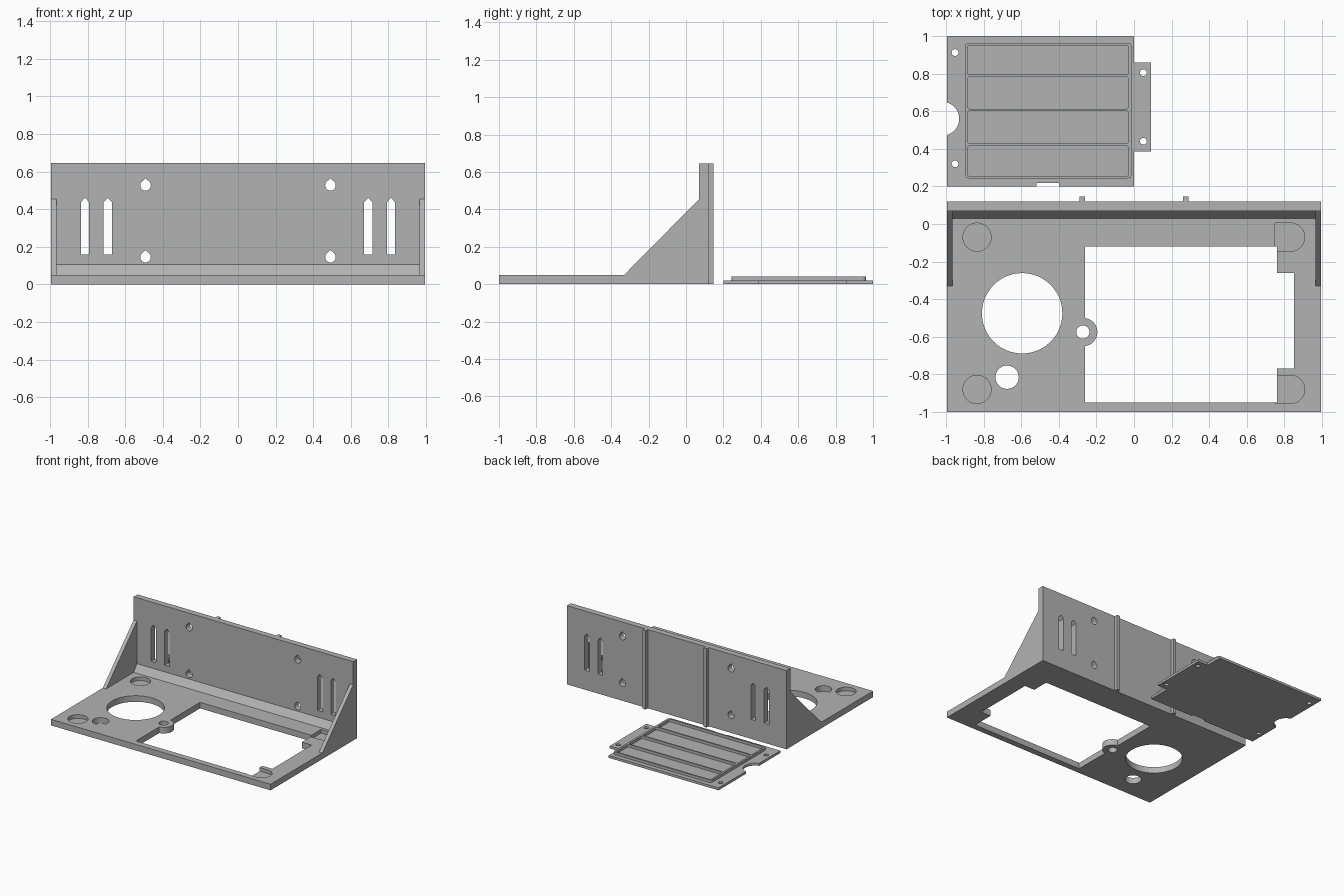
import bpy, bmesh
from math import sin, cos, radians

if "Cube" in bpy.data.objects:
    bpy.data.objects.remove(bpy.data.objects["Cube"])

grey = bpy.data.materials.new("plain grey")
grey.use_nodes = True
grey.diffuse_color = (0.45, 0.45, 0.45, 1)
grey.node_tree.nodes["Principled BSDF"].inputs["Base Color"].default_value = (0.45, 0.45, 0.45, 1)

W = 0.995       # half width of the bracket
T = 0.05        # plate and wall thickness
WALL = 0.07     # front face of the back wall
MAP = {"x": lambda a, b, c: (c, a, b),
       "y": lambda a, b, c: (a, c, b),
       "z": lambda a, b, c: (a, b, c)}


def prism(name, outline, lo, hi, axis="z"):
    """Extrude a 2D outline along an axis."""
    bm = bmesh.new()
    ends = [[bm.verts.new(MAP[axis](a, b, c)) for a, b in outline] for c in (lo, hi)]
    bm.faces.new(ends[0])
    bm.faces.new(ends[1])
    n = len(outline)
    for i in range(n):
        j = (i + 1) % n
        bm.faces.new((ends[0][i], ends[0][j], ends[1][j], ends[1][i]))
    bmesh.ops.recalc_face_normals(bm, faces=bm.faces)
    mesh = bpy.data.meshes.new(name)
    bm.to_mesh(mesh)
    bm.free()
    mesh.materials.append(grey)
    ob = bpy.data.objects.new(name, mesh)
    bpy.context.collection.objects.link(ob)
    return ob


def arc(x, y, r, start=0, end=360, n=48):
    closed = end - start == 360
    steps = n if closed else n - 1
    return [(x + r * cos(radians(start + (end - start) * i / steps)),
             y + r * sin(radians(start + (end - start) * i / steps))) for i in range(n)]


def rect(x0, y0, x1, y1):
    return [(x0, y0), (x1, y0), (x1, y1), (x0, y1)]


def round_rect(x0, y0, x1, y1, r):
    pts = []
    for x, y, a in ((x1 - r, y1 - r, 0), (x0 + r, y1 - r, 90),
                    (x0 + r, y0 + r, 180), (x1 - r, y0 + r, 270)):
        pts += arc(x, y, r, a, a + 90, 6)
    return pts


def cut(target, outlines, lo, hi, axis="z"):
    """Cut each outline out of the target, then drop the cutters."""
    for outline in outlines:
        cutter = prism("cutter", outline, lo, hi, axis)
        cutter.hide_render = True
        mod = target.modifiers.new("cut", "BOOLEAN")
        mod.operation, mod.solver, mod.object = "DIFFERENCE", "EXACT", cutter
        bpy.context.view_layer.update()
        deps = bpy.context.evaluated_depsgraph_get()
        target_mesh = bpy.data.meshes.new_from_object(target.evaluated_get(deps))
        target.modifiers.clear()
        target.data = target_mesh
        bpy.data.objects.remove(cutter)


# Base plate with its large opening, a screw ear, and round holes
base = prism("base_plate", rect(-W, -1, W, WALL), 0, T)
opening = [(-0.26, -0.95), (0.76, -0.95), (0.76, -0.77), (0.85, -0.77),
           (0.85, -0.26), (0.76, -0.26), (0.76, -0.12), (-0.26, -0.12)]
opening += arc(-0.27, -0.575, 0.075, 82, -82, 24)
cut(base, [opening, arc(-0.595, -0.475, 0.214), arc(-0.675, -0.815, 0.062),
           arc(-0.272, -0.575, 0.035)], -0.1, 0.2)

# Blind corner recesses: round on the right side, open slots on the left
recesses = []
for y in (-0.07, -0.88):
    recesses.append(arc(-0.835, y, 0.075))
    recesses.append([(0.75, y - 0.075)] + arc(0.833, y, 0.075, -90, 90, 24) + [(0.75, y + 0.075)])
cut(base, recesses, 0.02, 0.2)

# Back wall with pointed slots and teardrop screw holes
wall = prism("back_wall", rect(-W, 0, W, 0.645), WALL, WALL + T, "y")
openings = []
for s in (-1, 1):
    for x in (0.693, 0.814):
        c, h = s * x, 0.022
        openings.append([(c - h, 0.16), (c + h, 0.16), (c + h, 0.437), (c, 0.461), (c - h, 0.437)])
    for z in (0.145, 0.527):
        openings.append(arc(s * 0.492, z, 0.028, 135, 405, 32) + [(s * 0.492, z + 0.038)])
cut(wall, openings, 0, 0.2, "y")

# Sloped fillet along the foot of the wall
prism("wall_fillet", [(0.028, T), (WALL, T), (WALL, 0.105)], -W + 0.03, W - 0.03, "x")

# Side gussets and rear ribs
for side, s in (("right", -1), ("left", 1)):
    xs = sorted((s * W, s * (W - 0.03)))
    prism(side + "_gusset", [(-0.33, T), (WALL, T), (WALL, 0.455)], xs[0], xs[1], "x")
    prism(side + "_rear_rib", rect(s * 0.276 - 0.014, 0, s * 0.276 + 0.014, 0.645),
          WALL + T, 0.147, "y")

# Cover plate with side tab, edge notches and screw holes
cover = prism("cover_plate", [(-W, 0.2), (0, 0.2), (0, 0.385), (0.09, 0.385),
                              (0.09, 0.86), (0, 0.86), (0, 1), (-W, 1)], 0, 0.02)
screws = [arc(x, y, 0.018, n=24) for x, y in
          ((-0.952, 0.912), (-0.952, 0.32), (0.05, 0.805), (0.05, 0.44))]
cut(cover, screws + [arc(-1.02, 0.56, 0.09), rect(-0.52, 0.1, -0.4, 0.217)], -0.1, 0.1)

# Raised rim on the cover, divided into four trays
rim = prism("cover_rim", round_rect(-0.9, 0.243, -0.013, 0.963, 0.02), 0.02, 0.042)
trays = [round_rect(-0.885, y0, -0.03, y1, 0.01) for y0, y1 in
         ((0.255, 0.414), (0.427, 0.601), (0.613, 0.783), (0.795, 0.95))]
cut(rim, trays, 0, 0.1)

# Smooth the round walls, keep the edges sharp
bpy.ops.object.select_all(action="DESELECT")
for ob in (base, wall, cover, rim):
    ob.select_set(True)
bpy.context.view_layer.objects.active = base
bpy.ops.object.shade_smooth_by_angle(angle=radians(30))
